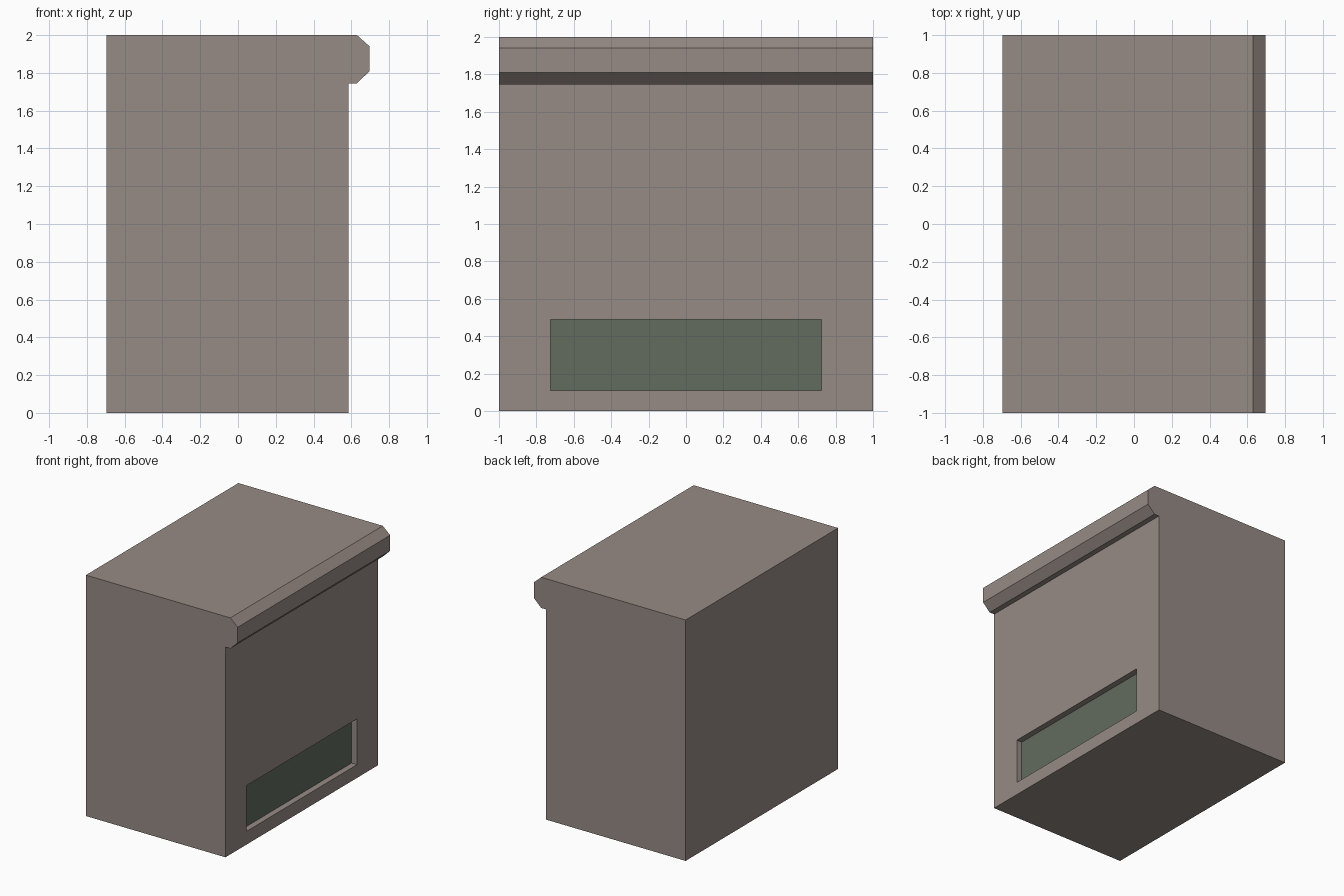
import bpy, bmesh

if "Cube" in bpy.data.objects:
    bpy.data.objects.remove(bpy.data.objects["Cube"])

def material(name, rgb):
    m = bpy.data.materials.new(name)
    m.diffuse_color = (*rgb, 1.0)
    m.use_nodes = True
    m.node_tree.nodes["Principled BSDF"].inputs["Base Color"].default_value = m.diffuse_color
    return m

stone = material("warm grey", (0.305, 0.255, 0.232))
green = material("dull green", (0.122, 0.147, 0.112))

WALL = 0.585     # x of the right wall
DEPTH = 0.05     # depth of the recess

# side profile in x, z: block with a chamfered lip along the top right
profile = [(-0.697, 0), (WALL, 0), (WALL, 1.745), (0.63, 1.745),
           (0.697, 1.81), (0.697, 1.94), (0.63, 2.0), (-0.697, 2.0)]

bm = bmesh.new()
front = [bm.verts.new((x, -1, z)) for x, z in profile]
back = [bm.verts.new((x, 1, z)) for x, z in profile]
bm.faces.new(front)
bm.faces.new(back[::-1])
n = len(profile)
for i in range(n):
    if i == 1:
        continue  # right wall is built with its recess below
    j = (i + 1) % n
    bm.faces.new((front[i], back[i], back[j], front[j]))

# right wall: frame around the opening, recess sides, recess floor
outer = [front[1], back[1], back[2], front[2]]
hole = [(-0.725, 0.11), (0.725, 0.11), (0.725, 0.49), (-0.725, 0.49)]
rim = [bm.verts.new((WALL, y, z)) for y, z in hole]
inner = [bm.verts.new((WALL - DEPTH, y, z)) for y, z in hole]
for a, b in ((outer, rim), (rim, inner)):
    for i in range(4):
        j = (i + 1) % 4
        bm.faces.new((a[i], a[j], b[j], b[i]))
panel = bm.faces.new(inner)
panel.material_index = 1
bmesh.ops.recalc_face_normals(bm, faces=bm.faces)

mesh = bpy.data.meshes.new("counter_block")
bm.to_mesh(mesh)
bm.free()
mesh.materials.append(stone)
mesh.materials.append(green)
obj = bpy.data.objects.new("counter_block", mesh)
bpy.context.collection.objects.link(obj)
